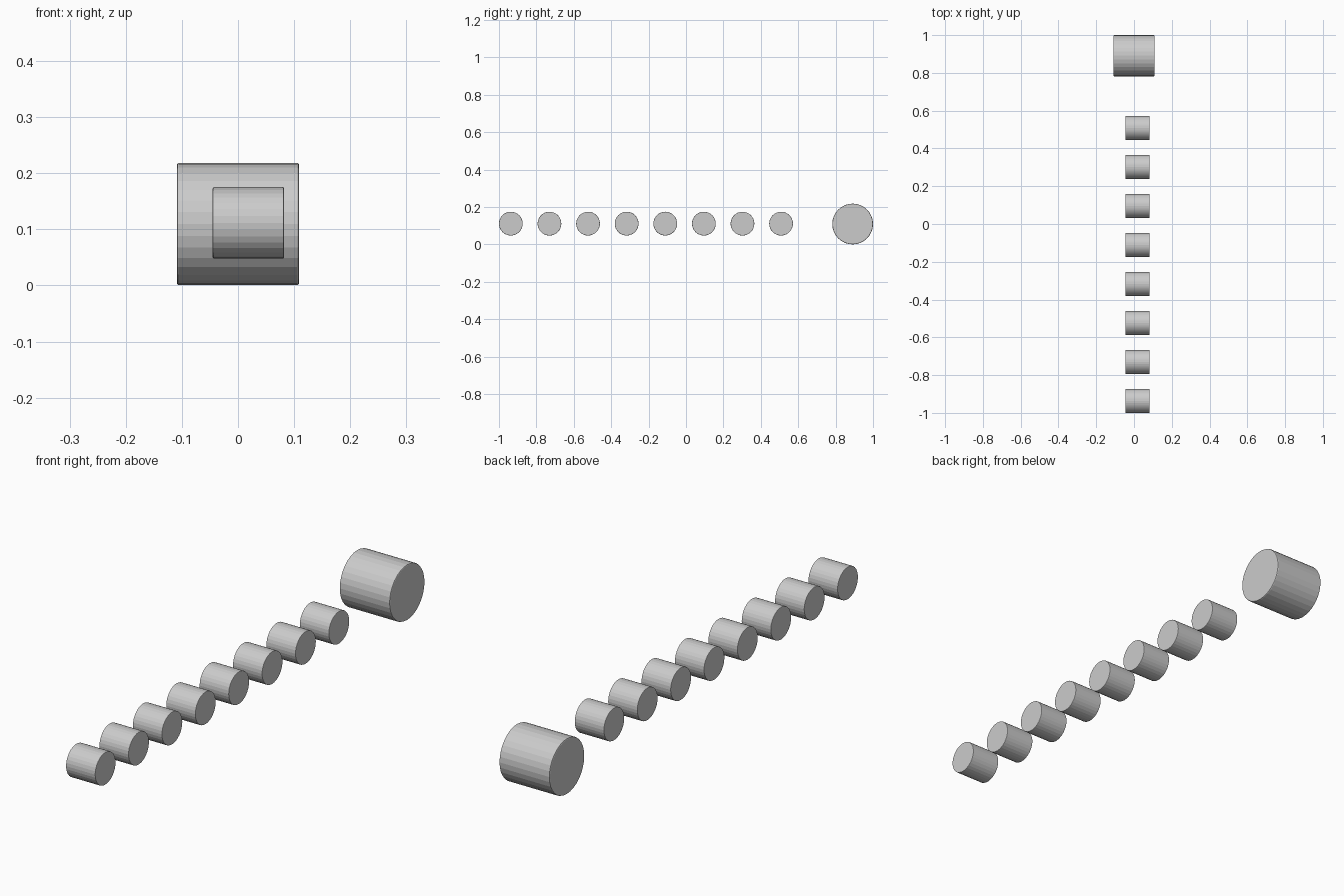
import bpy
from math import pi

if "Cube" in bpy.data.objects:
    bpy.data.objects.remove(bpy.data.objects["Cube"])


def roller(name, x, y, z, radius, length, bevel):
    # Faceted cylinder lying along x, with a tiny softened rim
    bpy.ops.mesh.primitive_cylinder_add(vertices=32, radius=radius, depth=length,
                                        location=(x, y, z), rotation=(0, pi / 2, 0))
    obj = bpy.context.object
    obj.name = name
    mod = obj.modifiers.new("rim_bevel", 'BEVEL')
    mod.width = bevel
    mod.segments = 2
    mod.limit_method = 'ANGLE'
    mod.angle_limit = pi / 4
    return obj


AXIS_Z = 0.1095

# Large roller at the back
roller("large_roller", 0, 0.891, AXIS_Z, 0.109, 0.218, 0.004)

# Row of eight small rollers
for i in range(8):
    roller(f"small_roller_{i + 1}", 0.0185, -0.9365 + i * 0.2064, 0.1115,
           0.0635, 0.127, 0.002)
